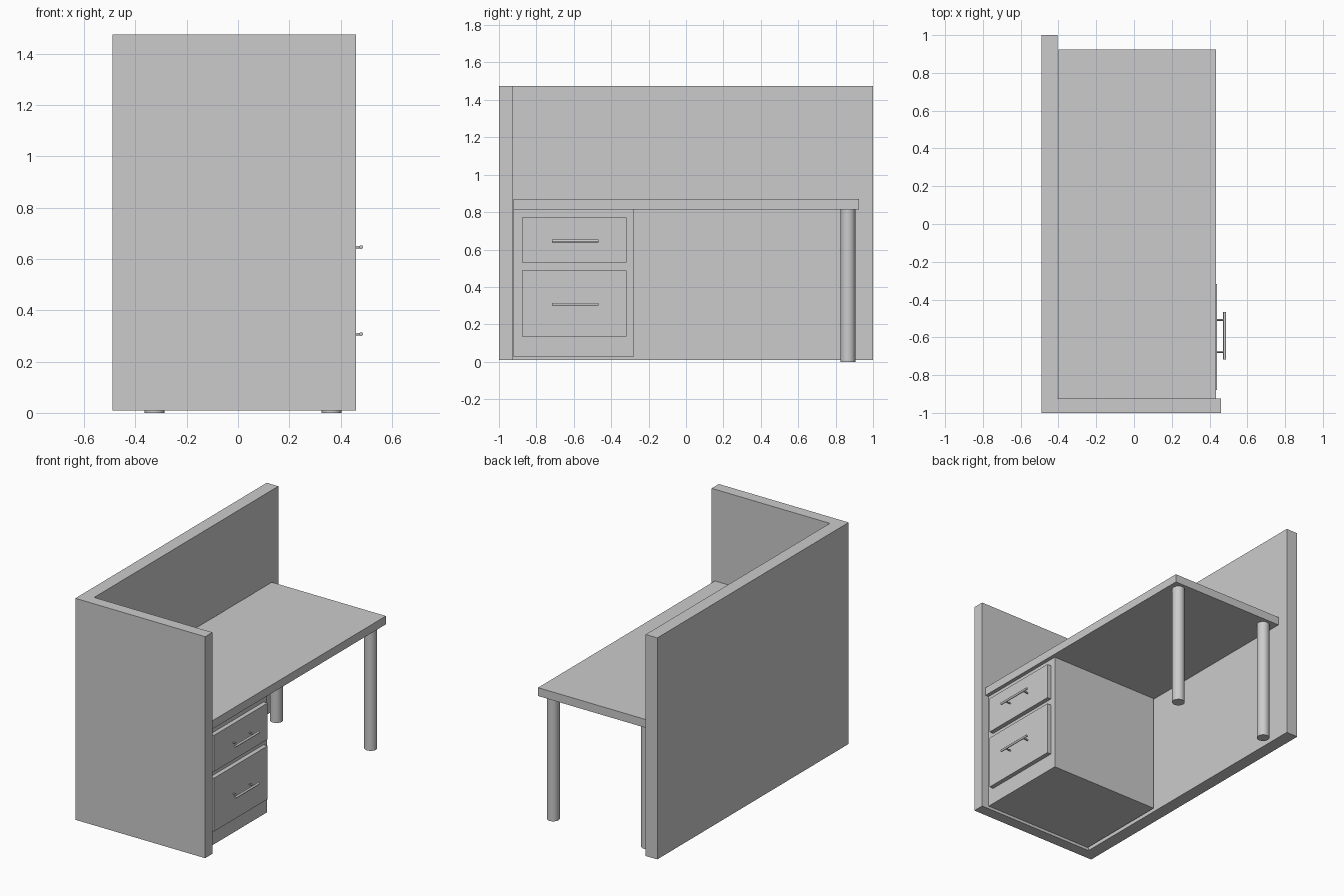
import bpy, bmesh, math
from mathutils import Matrix, Vector

if "Cube" in bpy.data.objects:
    bpy.data.objects.remove(bpy.data.objects["Cube"])


def make_object(name, bm):
    bmesh.ops.recalc_face_normals(bm, faces=bm.faces)
    mesh = bpy.data.meshes.new(name)
    bm.to_mesh(mesh)
    bm.free()
    obj = bpy.data.objects.new(name, mesh)
    bpy.context.collection.objects.link(obj)
    return obj


def box(name, lo, hi):
    lo, hi = Vector(lo), Vector(hi)
    bm = bmesh.new()
    mat = Matrix.Translation((lo + hi) / 2) @ Matrix.Diagonal((*(hi - lo), 1))
    bmesh.ops.create_cube(bm, size=1, matrix=mat)
    return make_object(name, bm)


def rod(name, start, end, radius, sides):
    start, end = Vector(start), Vector(end)
    axis = end - start
    mat = Matrix.Translation((start + end) / 2) @ axis.to_track_quat('Z', 'Y').to_matrix().to_4x4()
    bm = bmesh.new()
    bmesh.ops.create_cone(bm, cap_ends=True, segments=sides, radius1=radius,
                          radius2=radius, depth=axis.length, matrix=mat)
    obj = make_object(name, bm)
    bpy.ops.object.select_all(action='DESELECT')
    bpy.context.view_layer.objects.active = obj
    obj.select_set(True)
    bpy.ops.object.shade_smooth_by_angle(angle=math.radians(40))
    return obj


# L-shaped privacy partition
profile = [(-0.49, -1), (0.46, -1), (0.46, -0.925), (-0.405, -0.925), (-0.405, 1), (-0.49, 1)]
bm = bmesh.new()
face = bm.faces.new([bm.verts.new((x, y, 0.01)) for x, y in profile])
ext = bmesh.ops.extrude_face_region(bm, geom=[face], use_keep_orig=True)
bmesh.ops.translate(bm, vec=(0, 0, 1.465),
                    verts=[g for g in ext["geom"] if isinstance(g, bmesh.types.BMVert)])
make_object("partition", bm)

# Desk top and its two round legs
box("desk_top", (-0.40, -0.923, 0.815), (0.435, 0.925, 0.87))
for name, x in (("back_leg", -0.325), ("front_leg", 0.365)):
    rod(name, (x, 0.866, 0), (x, 0.866, 0.815), 0.039, 48)

# Drawer cabinet
box("cabinet", (-0.395, -0.921, 0.026), (0.41, -0.28, 0.815))

# Drawer fronts with bar handles
for level, z0, z1, hz in (("upper", 0.53, 0.77, 0.646), ("lower", 0.134, 0.487, 0.307)):
    box(level + "_drawer", (0.41, -0.878, z0), (0.439, -0.317, z1))
    rod(level + "_handle_bar", (0.48, -0.717, hz), (0.48, -0.467, hz), 0.0075, 24)
    for side, y in (("left", -0.677), ("right", -0.508)):
        rod(f"{level}_handle_{side}_post", (0.439, y, hz), (0.48, y, hz), 0.005, 16)
